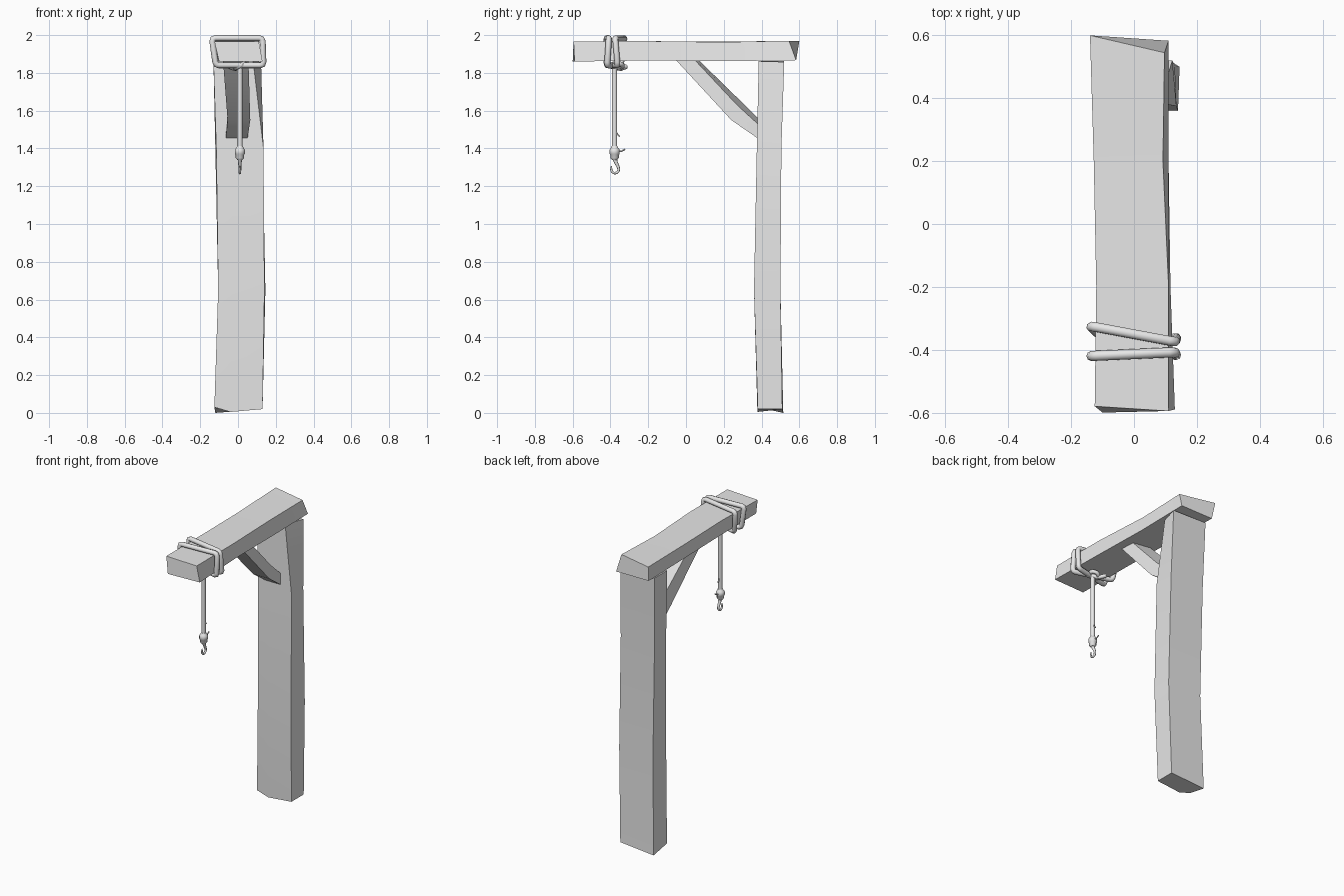
import bpy, bmesh, math
from mathutils import Vector

old = bpy.data.objects.get("Cube")
if old:
    bpy.data.objects.remove(old, do_unlink=True)

grey = bpy.data.materials.new("plain grey")
grey.use_nodes = True
grey.diffuse_color = (0.8, 0.8, 0.8, 1)
grey.node_tree.nodes["Principled BSDF"].inputs["Base Color"].default_value = (0.8, 0.8, 0.8, 1)


def smooth(ob, angle):
    bpy.ops.object.select_all(action='DESELECT')
    ob.select_set(True)
    bpy.context.view_layer.objects.active = ob
    bpy.ops.object.shade_smooth_by_angle(angle=math.radians(angle))


def loft(name, rings, angle=20):
    """Skin a list of matching cross-sections and cap both ends."""
    bm = bmesh.new()
    loops = [[bm.verts.new(p) for p in ring] for ring in rings]
    n = len(loops[0])
    for a, b in zip(loops, loops[1:]):
        for i in range(n):
            j = (i + 1) % n
            bm.faces.new((a[i], a[j], b[j], b[i]))
    bm.faces.new(loops[0][::-1])
    bm.faces.new(loops[-1])
    bmesh.ops.recalc_face_normals(bm, faces=bm.faces)
    me = bpy.data.meshes.new(name)
    bm.to_mesh(me)
    bm.free()
    ob = bpy.data.objects.new(name, me)
    bpy.context.collection.objects.link(ob)
    me.materials.append(grey)
    smooth(ob, angle)
    return ob


def tube(name, pts, radius, closed=False, taper=None):
    """Round tube along a path, turned into a mesh."""
    cu = bpy.data.curves.new(name, 'CURVE')
    cu.dimensions = '3D'
    cu.bevel_depth = radius
    cu.bevel_resolution = 2
    cu.use_fill_caps = True
    sp = cu.splines.new('POLY')
    sp.points.add(len(pts) - 1)
    for i, p in enumerate(pts):
        sp.points[i].co = (*p, 1)
        sp.points[i].radius = taper[i] if taper else 1
    sp.use_cyclic_u = closed
    ob = bpy.data.objects.new(name, cu)
    bpy.context.collection.objects.link(ob)
    cu.materials.append(grey)
    bpy.ops.object.select_all(action='DESELECT')
    ob.select_set(True)
    bpy.context.view_layer.objects.active = ob
    bpy.ops.object.convert(target='MESH')
    smooth(bpy.context.view_layer.objects.active, 50)


def round_corners(corners, r):
    """Replace every corner of a closed path by a three-point bend."""
    out = []
    pts = [Vector(c) for c in corners]
    for i, p in enumerate(pts):
        a = p + (pts[i - 1] - p).normalized() * r
        b = p + (pts[(i + 1) % len(pts)] - p).normalized() * r
        out += [a, p * 0.5 + (a + b) * 0.25, b]
    return out


# Upright post, slightly bowed, with a chipped foot
loft("post", [
    [(-.125, .38, .03), (-.04, .378, .005), (.13, .38, .02), (.13, .51, .02), (-.12, .515, 0)],
    [(-.105, .36, .65), (-.03, .36, .65), (.14, .36, .65), (.145, .50, .65), (-.105, .50, .65)],
    [(-.115, .375, 1.4), (-.03, .375, 1.4), (.135, .375, 1.4), (.13, .505, 1.4), (-.12, .505, 1.4)],
    [(-.13, .385, 1.862), (-.04, .385, 1.862), (.08, .385, 1.862), (.122, .52, 1.858), (-.13, .52, 1.862)],
])

# Overhanging beam with skewed ends
loft("beam", [
    [(-.125, -.58, 1.965), (.11, -.595, 1.967), (.13, -.59, 1.86), (-.10, -.60, 1.86)],
    [(-.12, -.2, 1.968), (.11, -.2, 1.968), (.116, -.2, 1.866), (-.11, -.2, 1.866)],
    [(-.128, .2, 1.965), (.092, .2, 1.963), (.11, .2, 1.862), (-.115, .2, 1.862)],
    [(-.14, .60, 1.97), (.097, .545, 1.97), (.11, .583, 1.867), (-.13, .58, 1.867)],
])

# Diagonal brace between beam and post
loft("brace", [
    [(-.08, -.06, 1.875), (.055, -.06, 1.875), (.05, .04, 1.875), (-.07, .06, 1.875)],
    [(-.055, .24, 1.55), (.065, .24, 1.55), (.05, .27, 1.63), (-.05, .275, 1.665)],
    [(-.065, .385, 1.45), (.05, .385, 1.45), (.05, .385, 1.525), (-.05, .385, 1.555)],
])

# Rope wound twice around the beam
tl, tr, br, bl = (-.138, 1.984), (.130, 1.984), (.135, 1.840), (-.118, 1.840)
turns = [(tl, -.325), (tr, -.375), (br, -.362), (bl, -.42),
         (tl, -.42), (tr, -.408), (br, -.418), (bl, -.345)]
tube("rope_wrap", round_corners([(c[0], y, c[1]) for c, y in turns], .018), .016, True)

# Knot under the beam with its loose end
HX, HY = .01, -.378
tube("rope_knot", [(HX + .024 * math.cos(t), HY + .012 + .03 * math.sin(t), 1.838 + .012 * math.cos(t))
                   for t in [i * math.tau / 10 for i in range(10)]], .013, True)
tube("rope_loose_end", [(.02, -.385, 1.835), (-.015, -.345, 1.822), (-.045, -.318, 1.833)], .013)

# Hanging rope and its frayed strands
tube("hanging_rope", [(HX, HY, 1.85), (HX, HY, 1.38)], .014)
tube("upper_fray", [(HX, HY, 1.50), (HX, HY + .016, 1.475), (HX, HY + .028, 1.463)], .004)
tube("lower_fray", [(HX, HY + .015, 1.385), (HX, HY + .035, 1.384), (HX, HY + .056, 1.396)], .004)

# Turned collar that holds the hook
profile = [(.015, 1.412), (.021, 1.400), (.027, 1.393), (.027, 1.372), (.022, 1.366), (.022, 1.350), (.014, 1.340)]
loft("hook_collar", [[(HX + r * math.cos(i * math.tau / 12), HY + r * math.sin(i * math.tau / 12), z)
                      for i in range(12)] for r, z in profile], 40)

# Hook, tapering towards its tip
arc = [(HX, HY + .002 + .020 * math.cos(a), 1.290 + .021 * math.sin(a))
       for a in [math.radians(20 - 25 * i) for i in range(9)]]
path = [(HX, HY, 1.345), (HX, HY + .008, 1.325)] + arc + [(HX, HY - .016, 1.308)]
tube("hook", path, .008, taper=[1.5, 1.2] + [.95 - .03 * i for i in range(9)] + [.4])
